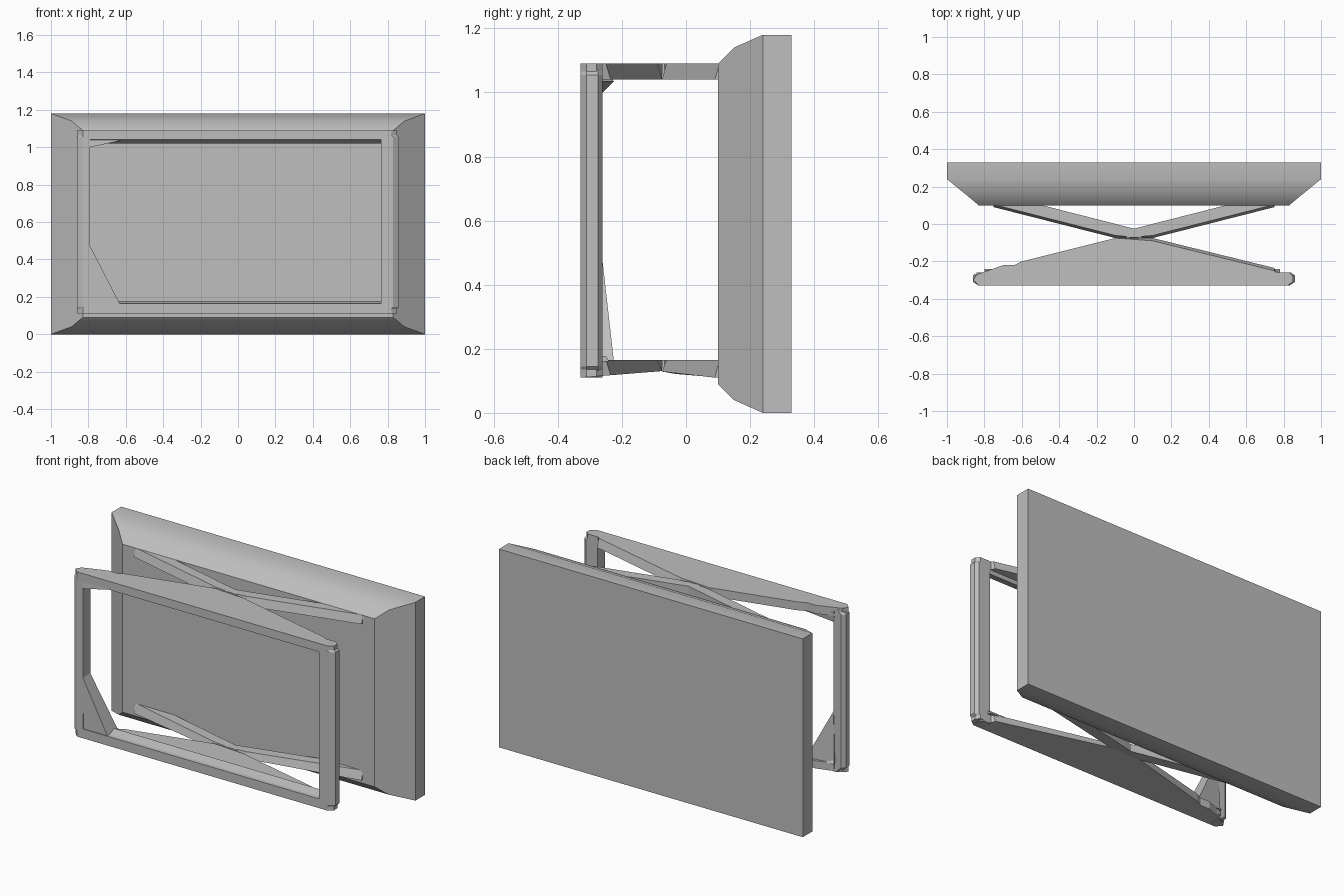
import bpy, bmesh, math

cube = bpy.data.objects.get("Cube")
if cube:
    bpy.data.objects.remove(cube, do_unlink=True)

grey = bpy.data.materials.new("plain_grey")
grey.use_nodes = True
colour = (0.52, 0.52, 0.52, 1)
grey.diffuse_color = colour
grey.node_tree.nodes["Principled BSDF"].inputs["Base Color"].default_value = colour


def loft(name, rings):
    """Skin a series of equal-length rings and cap both ends."""
    bm = bmesh.new()
    loops = [[bm.verts.new(p) for p in ring] for ring in rings]
    n = len(rings[0])
    for a, b in zip(loops, loops[1:]):
        for i in range(n):
            j = (i + 1) % n
            bm.faces.new((a[i], a[j], b[j], b[i]))
    bm.faces.new(loops[0])
    bm.faces.new(loops[-1])
    bmesh.ops.recalc_face_normals(bm, faces=bm.faces)
    mesh = bpy.data.meshes.new(name)
    bm.to_mesh(mesh)
    bm.free()
    mesh.materials.append(grey)
    obj = bpy.data.objects.new(name, mesh)
    bpy.context.collection.objects.link(obj)
    return obj


def rect(hx, z0, z1, y):
    return [(-hx, y, z0), (hx, y, z0), (hx, y, z1), (-hx, y, z1)]


# Back panel with a curved, bevelled front rim
panel = loft("back_panel", [
    rect(1, 0, 1.18, 0.33), rect(1, 0, 1.18, 0.24),
    rect(0.89, 0.04, 1.14, 0.15), rect(0.83, 0.09, 1.09, 0.10)])
bpy.ops.object.select_all(action='DESELECT')
panel.select_set(True)
bpy.context.view_layer.objects.active = panel
bpy.ops.object.shade_smooth_by_angle(angle=math.radians(30))

# Tapering plates behind the top and bottom of the front frame
PLATE = [(-0.83, -0.33), (0.82, -0.33), (0.85, -0.31), (0.85, -0.28), (0.83, -0.26),
         (0.76, -0.26), (0.75, -0.235), (0.10, -0.075), (-0.10, -0.075),
         (-0.60, -0.20), (-0.64, -0.22), (-0.70, -0.22), (-0.84, -0.27), (-0.86, -0.30)]


def plate(name, low, high):
    lower = [(x, y, low(y)) for x, y in PLATE]
    upper = [(x, y - (0.015 if i in (6, 7) else 0), high(y)) for i, (x, y) in enumerate(PLATE)]
    loft(name, [lower, upper])


plate("top_plate", lambda y: 1.04, lambda y: 1.09)
plate("bottom_plate", lambda y: 0.11 + 0.08 * (y + 0.33), lambda y: 0.165)


# Crossed struts joining the plates to the panel
def strut(name, side, low, high):
    # Inner back, inner front, outer front, outer back
    outline = [(0.51, 0.105), (-0.04, -0.035), (-0.04, -0.075),
               (0.10, -0.075), (0.75, 0.09), (0.75, 0.105)]
    lower = [(side * x, y, low(y)) for x, y in outline]
    upper = [(side * x, y + (0.014 if i in (3, 4) else 0), high) for i, (x, y) in enumerate(outline)]
    loft(name, [lower, upper])


for side, label in ((1, "left"), (-1, "right")):
    strut("top_strut_" + label, side, lambda y: 1.04, 1.09)
    strut("bottom_strut_" + label, side, lambda y: max(0.11, 0.13 - 0.18 * (y + 0.08)), 0.165)


# Front frame posts with chamfered outer edges and rounded ends
def post(name, side, inner):
    section = [(inner, -0.33), (0.83, -0.33), (0.86, -0.31),
               (0.86, -0.275), (0.84, -0.26), (inner, -0.26)]
    rings = []
    for z, cut in ((0.11, 0.035), (0.145, 0), (1.055, 0), (1.09, 0.035)):
        rings.append([(side * (x - (cut if x > inner else 0)), y, z) for x, y in section])
    loft(name, rings)


post("frame_post_left", 1, 0.765)
post("frame_post_right", -1, 0.79)


# Sloping lips along the inside of the frame rails
def lip(name, section):
    loft(name, [[(x, y, z) for y, z in section] for x in (-0.80, 0.78)])


lip("top_lip", [(-0.33, 1.04), (-0.27, 1.02), (-0.26, 1.045)])
lip("bottom_lip", [(-0.33, 0.16), (-0.25, 0.178), (-0.24, 0.16)])


# Corner gussets on one end of the frame
def gusset(name, z_post, z_rail, z_corner):
    front = [(-0.79, -0.33, z_post), (-0.63, -0.325, z_rail), (-0.80, -0.325, z_corner)]
    back = [(-0.79, -0.26, z_post), (-0.63, -0.225, z_rail), (-0.80, -0.25, z_corner)]
    loft(name, [front, back])


gusset("lower_gusset", 0.47, 0.16, 0.13)
gusset("upper_gusset", 1.0, 1.035, 1.07)
